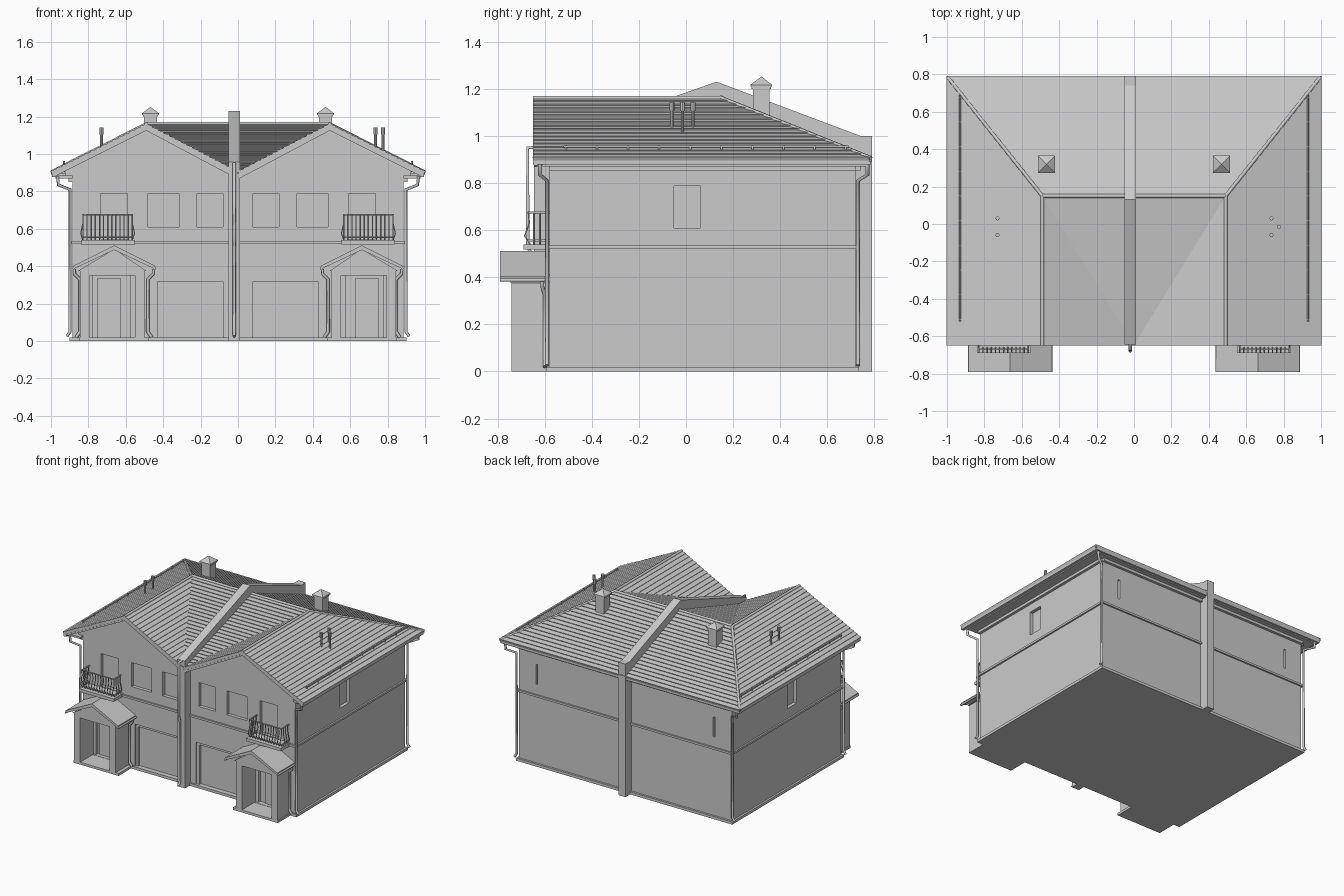
import bpy, bmesh
from math import sin, cos, pi
from mathutils import Vector as V

if "Cube" in bpy.data.objects:
    bpy.data.objects.remove(bpy.data.objects["Cube"])


def make(name, parts):
    """One object from a list of prisms (polygon, extrusion vector)."""
    bm = bmesh.new()
    for poly, vec in parts:
        a = [bm.verts.new(V(p)) for p in poly]
        b = [bm.verts.new(V(p) + V(vec)) for p in poly]
        bm.faces.new(a)
        bm.faces.new(b[::-1])
        for i in range(len(a)):
            j = (i + 1) % len(a)
            bm.faces.new((a[i], b[i], b[j], a[j]))
    bmesh.ops.recalc_face_normals(bm, faces=bm.faces)
    me = bpy.data.meshes.new(name)
    bm.to_mesh(me)
    bm.free()
    ob = bpy.data.objects.new(name, me)
    bpy.context.collection.objects.link(ob)
    return ob


def box(x0, x1, y0, y1, z0, z1):
    return [(x0, y0, z0), (x1, y0, z0), (x1, y1, z0), (x0, y1, z0)], (0, 0, z1 - z0)


def front(pts, y0, y1):
    return [(x, y0, z) for x, z in pts], (0, y1 - y0, 0)


def rod(x, y, z0, z1, r, n=8):
    return [(x + r * cos(2 * pi * i / n), y + r * sin(2 * pi * i / n), z0) for i in range(n)], (0, 0, z1 - z0)


def mir(parts):
    """Parts plus their copies mirrored in x."""
    return parts + [([(-p[0], p[1], p[2]) for p in poly], (-v[0], v[1], v[2])) for poly, v in parts]


def tubes(name, paths, r):
    """Round pipes along polylines, turned into a mesh."""
    cu = bpy.data.curves.new(name, 'CURVE')
    cu.dimensions = '3D'
    cu.bevel_depth = r
    cu.bevel_resolution = 1
    cu.use_fill_caps = True
    for path in paths:
        sp = cu.splines.new('POLY')
        sp.points.add(len(path) - 1)
        for pt, p in zip(sp.points, path):
            pt.co = (*p, 1)
    tmp = bpy.data.objects.new(name + "_curve", cu)
    bpy.context.collection.objects.link(tmp)
    me = bpy.data.meshes.new_from_object(tmp.evaluated_get(bpy.context.evaluated_depsgraph_get()))
    bpy.data.objects.remove(tmp)
    ob = bpy.data.objects.new(name, me)
    bpy.context.collection.objects.link(ob)
    return ob


def mirp(paths):
    return paths + [[(-x, y, z) for x, y, z in p] for p in paths]


def clip(poly, s, lim, sign):
    """Keep the side of a polygon where sign * (p.s - lim) >= 0."""
    out = []
    for a, b in zip(poly, poly[1:] + poly[:1]):
        da, db = sign * (a.dot(s) - lim), sign * (b.dot(s) - lim)
        if da >= 0:
            out.append(a)
        if da * db < 0:
            out.append(a.lerp(b, da / (da - db)))
    return out


def courses(poly, step=0.034, lift=0.006, thick=0.022):
    """Overlapping tile rows over a sloped roof polygon."""
    poly = [V(p) for p in poly]
    n = (poly[1] - poly[0]).cross(poly[2] - poly[0]).normalized()
    n = n if n.z > 0 else -n
    s = V((n.x, n.y, -(n.x ** 2 + n.y ** 2) / n.z)).normalized()
    t0, t1 = min(p.dot(s) for p in poly), max(p.dot(s) for p in poly)
    count = round((t1 - t0) / step)
    d = (t1 - t0) / count
    parts = []
    for i in range(count):
        lo, hi = t0 + i * d, t0 + (i + 1) * d
        c = poly if i == 0 else clip(poly, s, lo, 1)
        c = c if i == count - 1 else clip(c, s, hi, -1)
        if len(c) > 2:
            parts.append(([p + n * lift * (p.dot(s) - lo) / d for p in c], -n * thick))
    return parts


# House body with recessed openings
F, B, W = -0.58, 0.72, 0.885
body = make("house_walls", [box(-W, W, F, B, 0, 0.885)])
openings = [box(a, b, F - 0.1, F + 0.025, c, d) for a, b, c, d in (
    (0.08, 0.22, 0.61, 0.79), (0.315, 0.48, 0.61, 0.79), (0.59, 0.735, 0.545, 0.79),
    (0.055, 0.45, 0.015, 0.335), (0.575, 0.775, 0.02, 0.35))]
openings += [box(W - 0.025, W + 0.1, -0.05, 0.06, 0.61, 0.79),
             box(0.73, 0.745, B - 0.02, B + 0.1, 0.61, 0.76)]
cutter = make("opening_cutter", mir(openings))
cutter.hide_render = True
mod = body.modifiers.new("openings", 'BOOLEAN')
mod.operation = 'DIFFERENCE'
mod.solver = 'EXACT'
mod.object = cutter
bpy.context.view_layer.objects.active = body
bpy.ops.object.modifier_apply(modifier=mod.name)
bpy.data.objects.remove(cutter)

# Gable walls, plinth and string course
make("front_gables", mir([front([(0, 0.88), (0.49, 1.14), (W + 0.04, 0.91), (W + 0.04, 0.87), (0, 0.87)], F, F + 0.04)]))
make("plinth", [box(-W - 0.015, W + 0.015, F - 0.012, B + 0.015, 0, 0.02)])
make("string_course", [box(-W - 0.012, W + 0.012, F - 0.012, B + 0.012, 0.52, 0.535)])

# Garage and entrance door frames and panels
make("garage_frames", mir([box(0.055, 0.08, F + 0.008, F + 0.03, 0.015, 0.335),
                           box(0.43, 0.45, F + 0.008, F + 0.03, 0.015, 0.335),
                           box(0.08, 0.43, F + 0.008, F + 0.03, 0.318, 0.335)]))
make("entrance_door_leaves", mir([box(0.625, 0.755, F + 0.015, F + 0.03, 0.02, 0.335)]))

# Roof: hipped sides and back, twin front gables, valley slope between
E, R, YF, YR, YB = 0.905, 1.16, -0.65, 0.15, 0.79
make("roof_side_slopes", mir(courses([(1, YF, E), (1, YB, E), (0.49, YR, R), (0.49, YF, R)])))
make("roof_inner_slopes", mir(courses([(0.49, YF, R), (0.49, YR, R), (0, YF, E)])))
make("roof_back_slope", courses([(-1, YB, E), (1, YB, E), (0.49, YR, R), (-0.49, YR, R)]))
make("roof_valley_slope", courses([(-0.49, YR, R), (0.49, YR, R), (0, YF, E)]))
tubes("ridge_caps", [[(-0.49, YR, R + 0.003), (0.49, YR, R + 0.003)]] + mirp([
    [(0.49, YF, R), (0.49, YR, R)], [(0.49, YR, R), (0.995, YB - 0.006, E)]]), 0.01)

# Eaves soffit, gutters and bargeboards
make("soffits", mir([box(W, 0.975, F - 0.03, 0.77, 0.87, 0.885)]) + [box(-W, W, B, 0.77, 0.87, 0.885)])
make("cornice", mir([box(W, W + 0.02, F, B, 0.85, 0.87)]) + [box(-W, W, B, B + 0.02, 0.85, 0.87)])
make("gutters", mir([box(0.972, 0.995, YF, 0.785, 0.878, 0.9)]) + [box(-0.99, 0.99, 0.762, 0.785, 0.878, 0.9)])
make("bargeboards", mir([front([(0, 0.89), (0.49, 1.148), (0.99, 0.898), (0.99, 0.875), (0.49, 1.125), (0, 0.865)],
                               YF + 0.005, YF + 0.02)]))

# Party wall between the two homes, raised above the roof
make("party_wall", [([(-0.05, y, z) for y, z in (
    (-0.645, 0), (-0.645, 0.957), (0.13, 1.23), (0.74, 1.0), (0.79, 1.0), (0.79, 0))], (0.06, 0, 0))])

# Chimneys with pyramid caps
cx, cy = 0.468, 0.32
make("chimneys", mir([box(cx - 0.035, cx + 0.035, cy - 0.035, cy + 0.035, 1.05, 1.205),
                      box(cx - 0.041, cx + 0.041, cy - 0.041, cy + 0.041, 1.2, 1.212)]))
for s in (-1, 1):
    bm = bmesh.new()
    base = [bm.verts.new((s * cx + a, cy + b, 1.217)) for a, b in
            ((-0.046, -0.046), (0.046, -0.046), (0.046, 0.046), (-0.046, 0.046))]
    low = [bm.verts.new(v.co - V((0, 0, 0.008))) for v in base]
    tip = bm.verts.new((s * cx, cy, 1.252))
    bm.faces.new(low)
    for i in range(4):
        j = (i + 1) % 4
        bm.faces.new((base[i], base[j], tip))
        bm.faces.new((low[i], low[j], base[j], base[i]))
    bmesh.ops.recalc_face_normals(bm, faces=bm.faces)
    me = bpy.data.meshes.new("chimney_cap")
    bm.to_mesh(me)
    bm.free()
    bpy.context.collection.objects.link(bpy.data.objects.new("chimney_cap", me))

# Roof vent pipes
vents = []
for x, y in ((-0.73, 0.03), (-0.73, -0.06), (0.735, 0.03), (0.775, -0.015), (0.735, -0.06)):
    vents += [rod(x, y, 1.0, 1.11, 0.007), rod(x, y, 1.105, 1.142, 0.011)]
make("vent_pipes", vents)

# Snow guard rails
guards = [[(0.93, -0.52, 0.955), (0.93, 0.69, 0.955)]]
guards += [[(0.93, -0.51 + i * 0.132, 0.93), (0.93, -0.51 + i * 0.132, 0.962)] for i in range(10)]
tubes("snow_guards", mirp(guards), 0.005)

# Porches: side walls, beam, gable and pitched roof
make("porch_walls", mir([box(0.475, 0.85, -0.74, F, 0, 0.018),
                         box(0.5, 0.55, -0.74, F, 0, 0.375), box(0.795, 0.845, -0.74, F, 0, 0.375),
                         box(0.55, 0.795, -0.74, -0.69, 0.35, 0.385),
                         front([(0.49, 0.375), (0.66, 0.492), (0.855, 0.375)], -0.745, F)]))
make("porch_roofs", mir([front([(0.445, 0.385), (0.445, 0.403), (0.662, 0.512), (0.88, 0.403),
                                (0.88, 0.385), (0.662, 0.487)], -0.79, F)]))
tubes("porch_gutters", mirp([[(x, -0.79, 0.388), (x, F, 0.388)] for x in (0.445, 0.88)]), 0.008)

# Balconies with bellied railing bars
make("balcony_slabs", mir([box(0.55, 0.84, -0.69, F, 0.517, 0.54)]))
bars = []
for i in range(13):
    x = 0.565 + i * 0.022
    bars.append([(x, -0.66, 0.54), (x, -0.685, 0.575), (x, -0.665, 0.63), (x, -0.67, 0.68)])
for x, d in ((0.565, -1), (0.829, 1)):
    for y in (-0.645, -0.62, -0.595):
        bars.append([(x, y, 0.54), (x + d * 0.012, y, 0.575), (x, y, 0.63), (x, y, 0.68)])
tubes("balcony_bars", mirp(bars), 0.0035)
tubes("balcony_rails", mirp([[(0.565, F, z), (0.565, -0.668, z), (0.829, -0.668, z), (0.829, F, z)]
                             for z in (0.555, 0.675)]), 0.005)

# Downpipes at corners, porches and party wall
pipes = []
for y, yt in ((F - 0.01, F - 0.04), (B + 0.01, B + 0.05)):
    pipes.append([(0.965, yt, 0.88), (0.96, yt, 0.835), (0.898, y, 0.81), (0.898, y, 0.05), (0.915, y, 0.025)])
for x, k in ((0.452, 1), (0.875, -1)):
    pipes.append([(x, -0.61, 0.385), (x, -0.61, 0.36), (x + k * 0.03, -0.6, 0.33),
                  (x + k * 0.03, -0.6, 0.05), (x + k * 0.01, -0.6, 0.02)])
pipes = mirp(pipes)
pipes.append([(-0.02, -0.6, 0.95), (-0.02, -0.672, 0.95), (-0.02, -0.672, 0.54), (-0.02, -0.66, 0.5),
              (-0.02, -0.66, 0.05), (-0.02, -0.68, 0.025)])
tubes("downpipes", pipes, 0.009)
